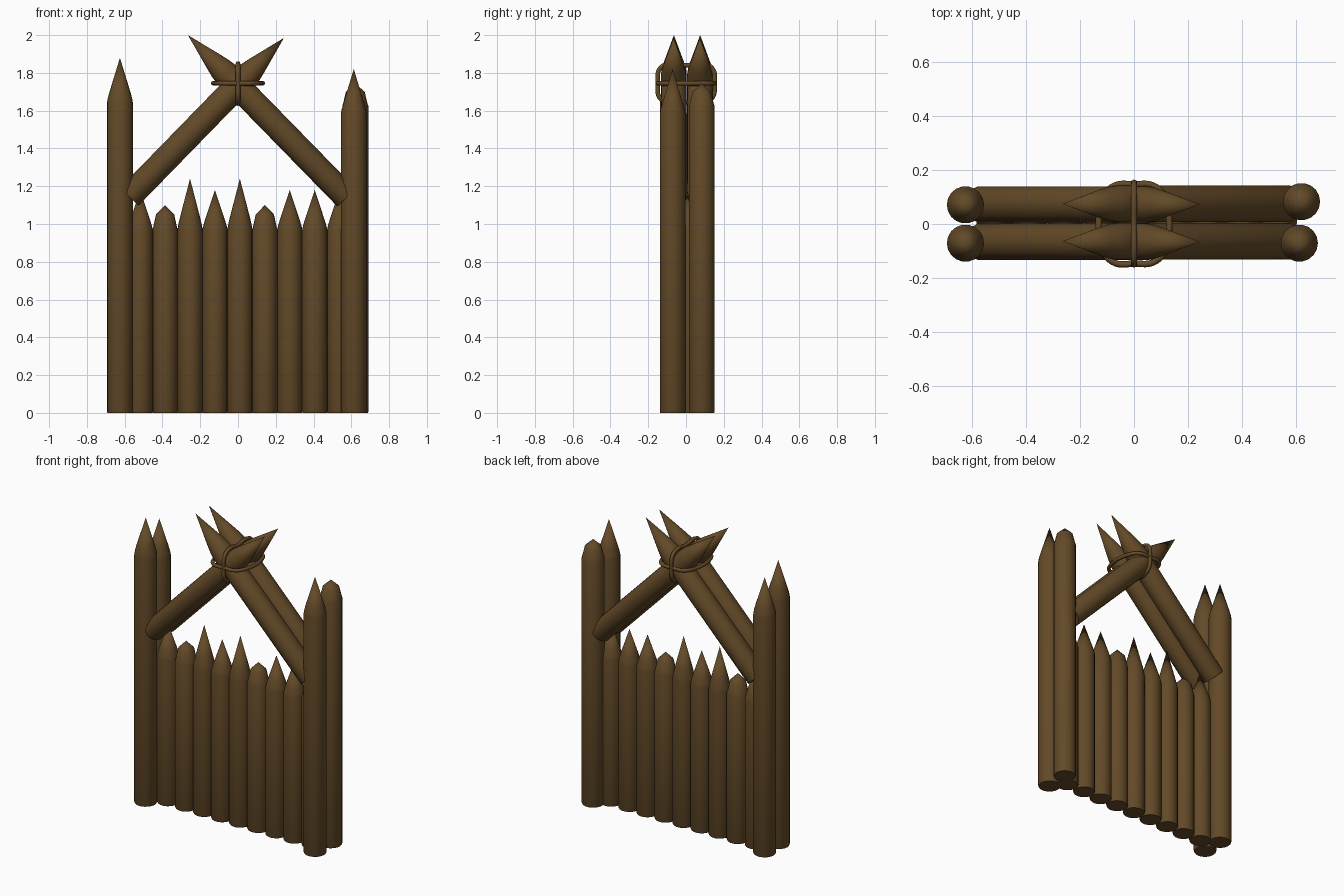
import bpy, bmesh, math
from mathutils import Vector

if "Cube" in bpy.data.objects:
    bpy.data.objects.remove(bpy.data.objects["Cube"])

wood = bpy.data.materials.new("brown wood")
wood.diffuse_color = (0.125, 0.068, 0.021, 1)
wood.use_nodes = True
wood.node_tree.nodes["Principled BSDF"].inputs["Base Color"].default_value = wood.diffuse_color


def finish(ob, angle):
    ob.data.materials.append(wood)
    bpy.ops.object.select_all(action='DESELECT')
    ob.select_set(True)
    bpy.context.view_layer.objects.active = ob
    bpy.ops.object.shade_smooth_by_angle(angle=math.radians(angle))


def log(name, start, tip, r, taper, blunt=False, sides=18):
    """Round log from start to a sharpened tip; taper is the length of the point."""
    start, tip = Vector(start), Vector(tip)
    length = (tip - start).length
    sh = length - taper
    mid = (0.72, 0.62) if blunt else (0.80, 0.25)
    rings = [(r * 0.96, 0), (r, 0.006), (r, sh),
             (r * 0.94, sh + taper * 0.1), (r * mid[0], sh + taper * mid[1])]
    rot = Vector((0, 0, 1)).rotation_difference(tip - start)
    bm = bmesh.new()
    loops = []
    for rad, z in rings:
        loops.append([bm.verts.new(start + rot @ Vector((
            rad * math.cos(2 * math.pi * i / sides),
            rad * math.sin(2 * math.pi * i / sides), z))) for i in range(sides)])
    top = bm.verts.new(tip)
    bm.faces.new(loops[0][::-1])
    for a, b in zip(loops, loops[1:]):
        for i in range(sides):
            j = (i + 1) % sides
            bm.faces.new((a[i], a[j], b[j], b[i]))
    for i in range(sides):
        bm.faces.new((loops[-1][i], loops[-1][(i + 1) % sides], top))
    me = bpy.data.meshes.new(name)
    bm.to_mesh(me)
    bm.free()
    ob = bpy.data.objects.new(name, me)
    bpy.context.collection.objects.link(ob)
    finish(ob, 40)


def rope(name, points):
    """Closed smooth rope loop through the points."""
    cu = bpy.data.curves.new(name, 'CURVE')
    cu.dimensions = '3D'
    cu.bevel_depth = 0.012
    cu.bevel_resolution = 2
    cu.resolution_u = 6
    sp = cu.splines.new('BEZIER')
    sp.bezier_points.add(len(points) - 1)
    for bp, p in zip(sp.bezier_points, points):
        bp.co = p
        bp.handle_left_type = bp.handle_right_type = 'AUTO'
    sp.use_cyclic_u = True
    ob = bpy.data.objects.new(name, cu)
    bpy.context.collection.objects.link(ob)
    bpy.ops.object.select_all(action='DESELECT')
    ob.select_set(True)
    bpy.context.view_layer.objects.active = ob
    bpy.ops.object.convert(target='MESH')
    finish(bpy.context.view_layer.objects.active, 60)


# Paired corner posts
for name, x, y, h, taper, blunt in [
        ("post_left_front", -0.625, -0.071, 1.88, 0.24, False),
        ("post_left_back", -0.625, 0.071, 1.82, 0.24, False),
        ("post_right_front", 0.613, -0.071, 1.82, 0.24, False),
        ("post_right_back", 0.621, 0.083, 1.745, 0.12, True)]:
    log(name, (x, y, 0), (x, y, h), 0.069, taper, blunt)

# Row of pickets
tips = [1.18, 1.10, 1.24, 1.18, 1.24, 1.10, 1.18, 1.18, 1.18]
for i, h in enumerate(tips):
    x = -0.518 + i * 0.132
    blunt = h < 1.12
    log(f"picket_{i + 1}", (x, 0.01, 0), (x, 0.01, h), 0.067,
        0.13 if blunt else h - 0.965, blunt)

# Crossed gable beams, front and back
for side, y in (("front", -0.066), ("back", 0.073)):
    log(f"beam_left_{side}", (-0.575, y, 1.145), (0.243, y, 1.985), 0.068, 0.28)
    log(f"beam_right_{side}", (0.575, y + 0.002, 1.14), (-0.265, y + 0.002, 2.0), 0.068, 0.28)

# Rope lashing: one level loop and one upright loop
rope("lashing_level", [
    (sx * x, sy * y, 1.745) for sx, sy, x, y in [
        (1, -1, 0.118, 0.08), (1, 1, 0.118, 0.08), (1, 1, 0.08, 0.138), (1, 1, 0, 0.147),
        (-1, 1, 0.08, 0.138), (-1, 1, 0.118, 0.08), (-1, -1, 0.118, 0.08),
        (-1, -1, 0.08, 0.14), (1, -1, 0, 0.147), (1, -1, 0.08, 0.138)]])
rope("lashing_upright", [
    (0, y, z) for y, z in [
        (-0.148, 1.745), (-0.14, 1.82), (-0.09, 1.848), (0, 1.84), (0.09, 1.848),
        (0.142, 1.82), (0.151, 1.745), (0.14, 1.67), (0.09, 1.64), (0, 1.645),
        (-0.09, 1.64), (-0.14, 1.67)]])
